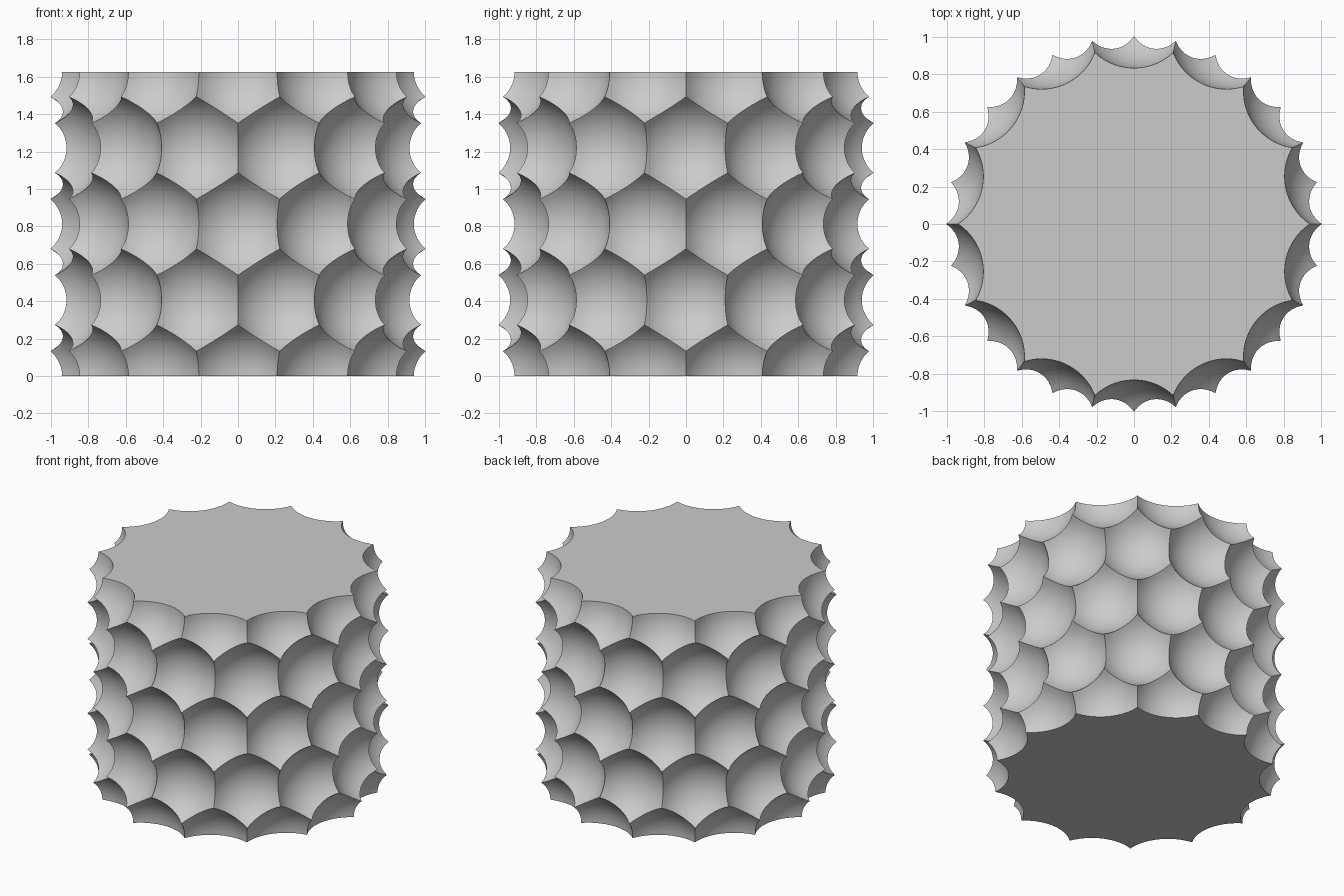
import bpy
import bmesh
from math import sin, cos, pi, sqrt

cube = bpy.data.objects.get("Cube")
if cube:
    bpy.data.objects.remove(cube, do_unlink=True)

CELLS = 14            # dimples per ring
ROWS = 5              # first and last rings are cut in half by the flat ends
STEP = 0.4065         # height between rings
HALF = pi / CELLS     # half the angle of one dimple
DIST = 1.14           # dimple sphere centre, from the axis
RADIUS = 0.306        # dimple sphere radius
COLS, LAYERS = 20, 10


def depth(u, dz):
    """Distance from the axis to the dimple sphere at angle u and height dz."""
    c = DIST * cos(u)
    return c - sqrt(max(c * c - DIST ** 2 + RADIUS ** 2 - dz * dz, 0))


def cell_top(u):
    """Height above the dimple centre where it meets the ring above."""
    dz = STEP / 2
    for _ in range(30):
        lean = cos(u) - cos(HALF - abs(u))
        dz = STEP / 2 + depth(u, dz) * DIST * lean / STEP
    return dz


def add_dimple(bm, angle, z, low, high):
    """Curved patch of one six-sided dimple, from layer low to layer high."""
    grid = []
    for i in range(COLS + 1):
        u = HALF * (2 * i / COLS - 1)
        top = cell_top(u)
        column = []
        for j in range(low, high + 1):
            dz = top * j / LAYERS
            r = depth(u, dz)
            column.append(bm.verts.new((r * cos(angle + u), r * sin(angle + u), z + dz)))
        grid.append(column)
    for a, b in zip(grid, grid[1:]):
        for j in range(high - low):
            bm.faces.new((a[j], b[j], b[j + 1], a[j + 1]))


# Staggered rings of dimples
bm = bmesh.new()
for row in range(ROWS):
    low = 0 if row == 0 else -LAYERS
    high = 0 if row == ROWS - 1 else LAYERS
    for k in range(CELLS):
        angle = -pi / 2 + HALF * (2 * k + row % 2)
        add_dimple(bm, angle, row * STEP, low, high)
bmesh.ops.remove_doubles(bm, verts=bm.verts[:], dist=0.0005)

# Flat ends
rims = [e for e in bm.edges if e.is_boundary]
bmesh.ops.holes_fill(bm, edges=rims, sides=0)
bmesh.ops.recalc_face_normals(bm, faces=bm.faces[:])

mesh = bpy.data.meshes.new("dimpled_drum")
bm.to_mesh(mesh)
bm.free()
drum = bpy.data.objects.new("dimpled_drum", mesh)
bpy.context.collection.objects.link(drum)

# Plain grey
grey = bpy.data.materials.new("light_grey")
grey.use_nodes = True
grey.diffuse_color = (0.6, 0.6, 0.6, 1)
grey.node_tree.nodes["Principled BSDF"].inputs["Base Color"].default_value = (0.6, 0.6, 0.6, 1)
mesh.materials.append(grey)

# Smooth dimples with sharp ridges
bpy.ops.object.select_all(action="DESELECT")
drum.select_set(True)
bpy.context.view_layer.objects.active = drum
bpy.ops.object.shade_smooth_by_angle(angle=pi / 6)
